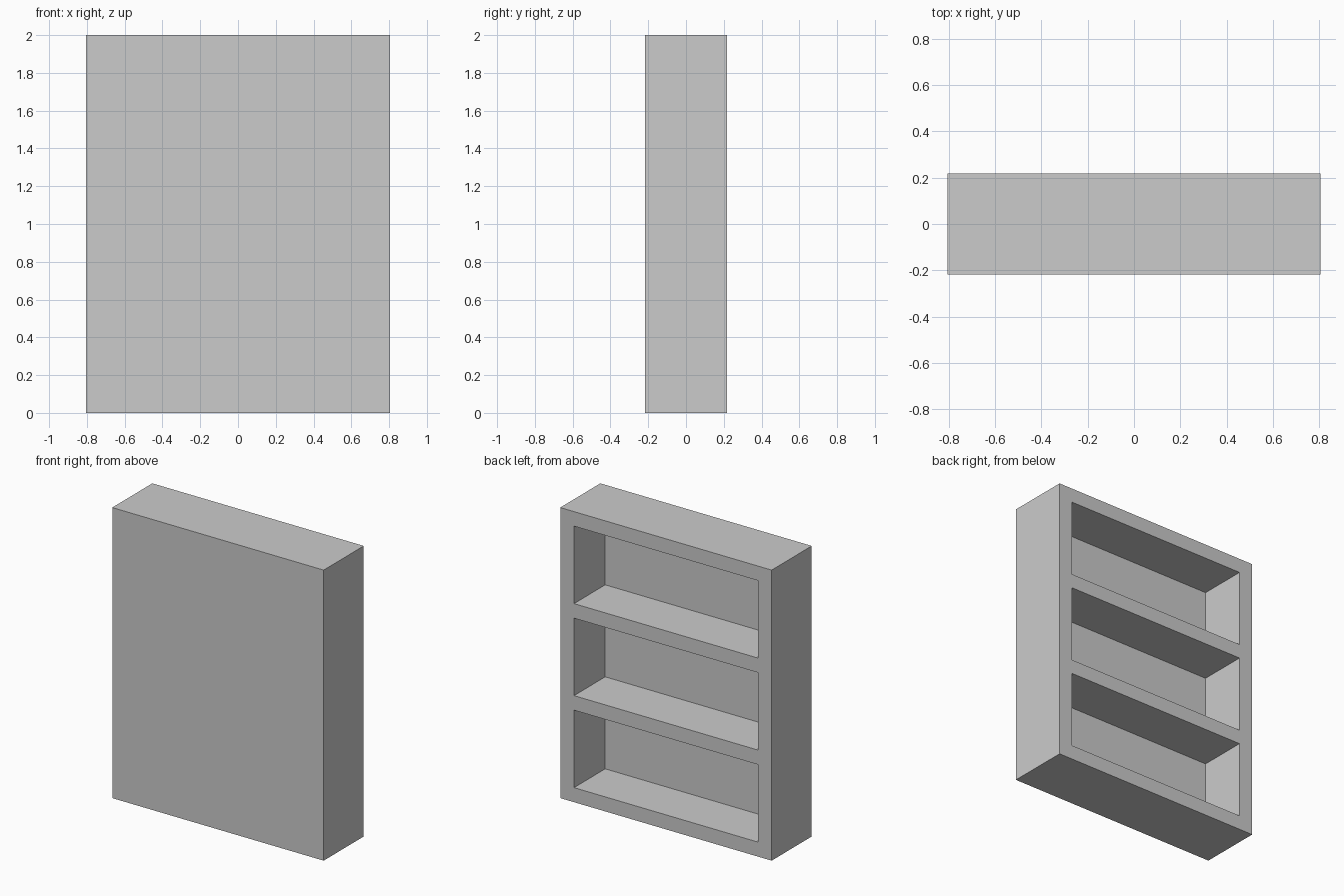
import bpy

if "Cube" in bpy.data.objects:
    bpy.data.objects.remove(bpy.data.objects["Cube"])

W, D, H = 1.61, 0.436, 2.0      # outer width, depth, height
WALL, SIDE, BACK = 0.10, 0.105, 0.097
ROWS = 3


def box(name, lo, hi):
    """Axis-aligned box between two corners."""
    centre = [(a + b) / 2 for a, b in zip(lo, hi)]
    size = [b - a for a, b in zip(lo, hi)]
    bpy.ops.mesh.primitive_cube_add(size=1, location=centre)
    ob = bpy.context.object
    ob.name = name
    ob.scale = size
    bpy.ops.object.transform_apply(location=True, rotation=False, scale=True)
    return ob


# Solid carcass
bookcase = box("bookcase", (-W / 2, -D / 2, 0), (W / 2, D / 2, H))

# Evenly spaced compartments, open towards +y
bay = (H - WALL * (ROWS + 1)) / ROWS
for i in range(ROWS):
    z = WALL + i * (bay + WALL)
    cutter = box(f"compartment_cutter_{i + 1}",
                 (-W / 2 + SIDE, -D / 2 + BACK, z),
                 (W / 2 - SIDE, D / 2 + 0.1, z + bay))
    mod = bookcase.modifiers.new("compartment", 'BOOLEAN')
    mod.operation = 'DIFFERENCE'
    mod.solver = 'EXACT'
    mod.object = cutter
    bpy.context.view_layer.objects.active = bookcase
    bpy.ops.object.modifier_apply(modifier=mod.name)
    bpy.data.objects.remove(cutter)
